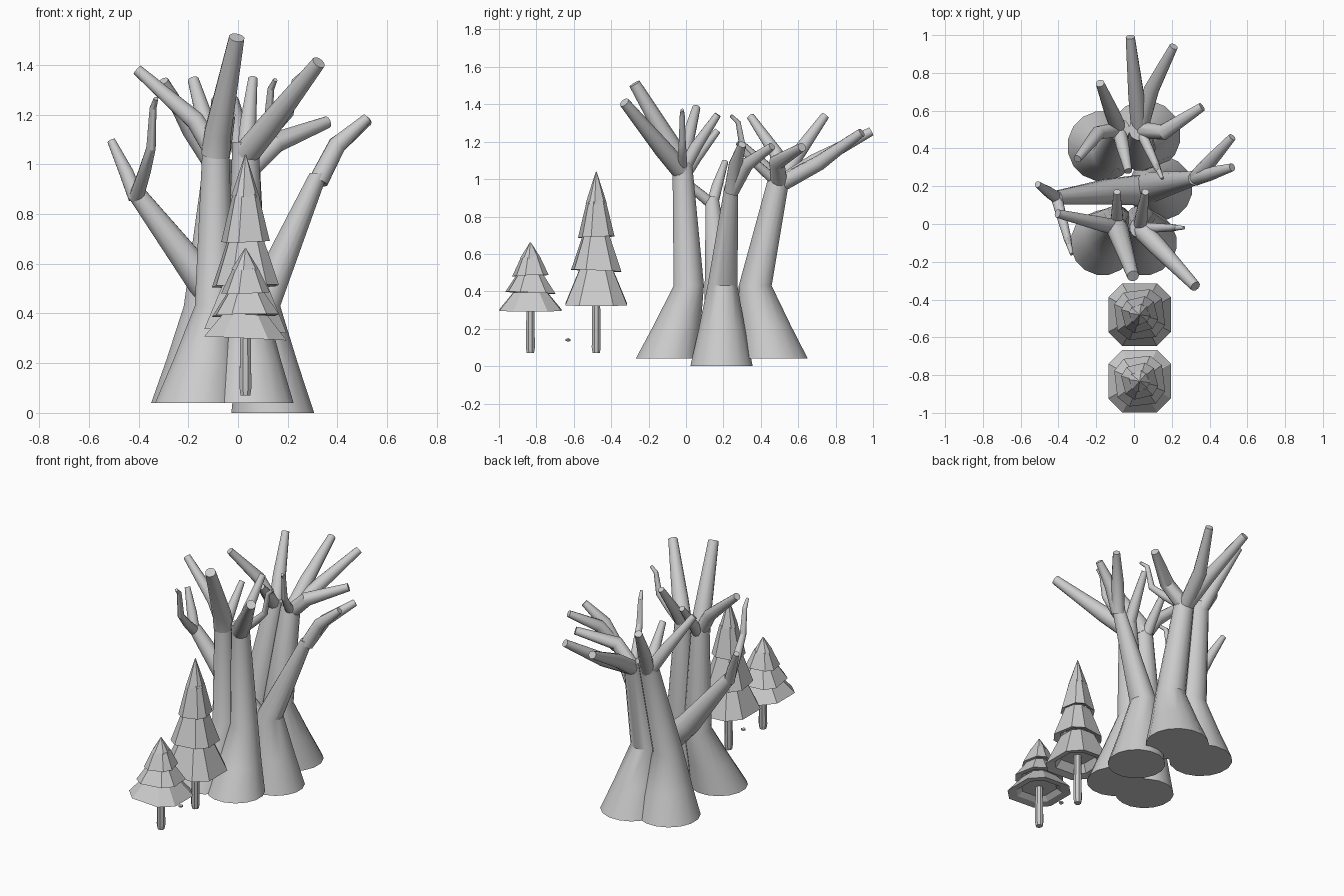
import bpy, bmesh, math
from mathutils import Vector, Matrix

if "Cube" in bpy.data.objects:
    bpy.data.objects.remove(bpy.data.objects["Cube"])

UP = Vector((0, 0, 1))


def finish(bm, name, smooth=True):
    bmesh.ops.recalc_face_normals(bm, faces=bm.faces)
    me = bpy.data.meshes.new(name)
    bm.to_mesh(me)
    bm.free()
    ob = bpy.data.objects.new(name, me)
    bpy.context.collection.objects.link(ob)
    if smooth:
        bpy.context.view_layer.objects.active = ob
        ob.select_set(True)
        bpy.ops.object.shade_smooth_by_angle(angle=math.radians(31))
        ob.select_set(False)
    return ob


def skin(bm, rings):
    """Join rings of vertices with quads and cap both ends."""
    n = len(rings[0])
    for a, b in zip(rings, rings[1:]):
        for k in range(n):
            j = (k + 1) % n
            bm.faces.new((a[k], a[j], b[j], b[k]))
    bm.faces.new(rings[0])
    bm.faces.new(rings[-1])


def tube(name, points, radii, sides=12, level=False):
    """Capped tube along points; level keeps its rings horizontal."""
    bm = bmesh.new()
    P = [Vector(p) for p in points]
    rings = []
    for i, (p, r) in enumerate(zip(P, radii)):
        t = P[min(i + 1, len(P) - 1)] - P[max(i - 1, 0)]
        q = UP.rotation_difference(UP if level else t.normalized())
        angles = [2 * math.pi * (k + .5) / sides for k in range(sides)]
        rings.append([bm.verts.new(p + q @ Vector((r * math.cos(a), r * math.sin(a), 0))) for a in angles])
    skin(bm, rings)
    return finish(bm, name)


def trunk(name, base, waist, top, r, taper=.31):
    """Flared root, waist and tapering stem."""
    b, w, t = Vector(base), Vector((*waist, .43)), Vector(top)
    tube(name, [b, b.lerp(w, .45), w, t], [r, r * .75, r * .48, r * taper], 16, True)
    return t


def limb(name, root, tip, r, across=.38, up=.43, bow=0):
    """Limb with one elbow, placed by its share of the reach and of the rise."""
    a, b = Vector(root) - UP * .05, Vector(tip)
    d = b - a
    elbow = a + Vector((d.x * across, d.y * across + bow, d.z * up))
    tube(name, [a, elbow, b], [r, r * .92, r * .53])


def twig(name, root, tip, r):
    """Thin limb with a small hook at its end."""
    a, b = Vector(root) - UP * .05, Vector(tip)
    d = b - a
    shares = ((0, 0), (.45, .28), (.75, .5), (.85, .9), (1, 1))
    pts = [a + Vector((d.x * h, d.y * h, d.z * v)) for h, v in shares]
    tube(name, pts, [r * (1 - .2 * i) + .004 for i in range(5)])


# Trunks: a front pair, a rear pair and one in the middle
front, rear = {}, {}
for s, side in ((-1, "left"), (1, "right")):
    front[s] = trunk("front_trunk_" + side, (-.055 + s * .11, -.1, .04),
                     (-.03 + s * .063, .015), (-.03 + s * .06, -.02, 1.09), .172)
    rear[s] = trunk("rear_trunk_" + side, (-.053 + s * .113, .44 + s * .028, .04),
                    (-.05 + s * .08, .37), (-.025 + s * .055, .5, 1.02), .187)
middle = trunk("middle_trunk", (.14, .19, 0), (.09, .195), (.325, .243, .965), .17, .22)

# Front limbs
limb("front_limb", front[-1], (-.005, -.275, 1.51), .06, .12, .2)
limb("front_limb_right", front[1], (.325, -.33, 1.41), .053, .33, .32)
limb("front_limb_left", front[-1], (-.405, .055, 1.38), .042, .26, .4)
limb("inner_limb_left", front[-1] - UP * .04, (-.09, .17, 1.26), .034)
limb("inner_limb_right", front[1], (.06, .17, 1.345), .036)
twig("front_twig", front[1], (.265, -.02, 1.37), .025)

# Rear limbs
limb("rear_limb", rear[1], (-.02, .99, 1.255), .046)
limb("rear_limb_outer", rear[1], (.21, .94, 1.25), .044, .35, .42, .06)
limb("rear_limb_right", rear[1], (.36, .62, 1.17), .046, .38, .6, -.06)
limb("rear_limb_left", rear[-1], (-.18, .745, 1.34), .043)
limb("rear_limb_side", rear[-1], (-.3, .345, 1.335), .04, .5, .46, .06)
limb("rear_limb_inner", rear[-1], (-.03, .28, 1.2), .038)
twig("rear_twig", rear[1], (.15, .24, 1.34), .025)

# Fork of the middle trunk
limb("middle_limb_front", middle + UP * .02, (.52, .3, 1.185), .04, .38, .57)
limb("middle_limb_back", middle + UP * .02, (.52, .46, 1.175), .04, .38, .6)

# Left bough and its fork
knee = Vector((-.41, .14, .885))
tube("left_bough", [(.06, .18, .33), (-.14, .17, .53), knee], [.085, .07, .037])
limb("left_bough_outer", knee + UP * .03, (-.51, .21, 1.095), .032)
twig("left_bough_twig", knee + UP * .03, (-.33, -.16, 1.265), .026)


def conifer(name, x, y, z0, sz):
    tube(name + "_stem", [(x, y, .07), (x, y, .1), (x, y, z0 + .08)], [.021, .026, .022], 8)
    bm = bmesh.new()
    # each tier: a sloping skirt on a chamfered square, hollow underneath
    for n in range(4):
        bottom, r = .18 * n, .166 - .0385 * n
        top, rt = ((bottom + .19, r * .53) if n < 3 else (.71, .002))
        rings = []
        for z, rad in ((top, rt), (bottom, r), (bottom + .012, r * .72), (bottom + .06, r * .55)):
            ring = []
            for k in range(8):
                a = math.radians(45 + 90 * (k // 2) + (16, -16)[k % 2 == 0]) + .12 * n
                px, py = rad * 1.14 * math.cos(a), rad * 1.14 * math.sin(a)
                tilt = -.05 * (px * math.cos(2 * n) + py * math.sin(2 * n))
                ring.append(bm.verts.new((x + px, y + py, z0 + z * sz + tilt)))
            rings.append(ring)
        skin(bm, rings)
    finish(bm, name + "_foliage", False)


# Two stepped conifers
conifer("tall_conifer", .03, -.48, .33, 1)
conifer("short_conifer", .03, -.832, .3, .51)

# Small pebble
bm = bmesh.new()
bmesh.ops.create_icosphere(bm, subdivisions=1, radius=.016,
                           matrix=Matrix.Translation((.03, -.63, .14)) @ Matrix.Diagonal((1, 1, .6, 1)))
finish(bm, "pebble", False)
